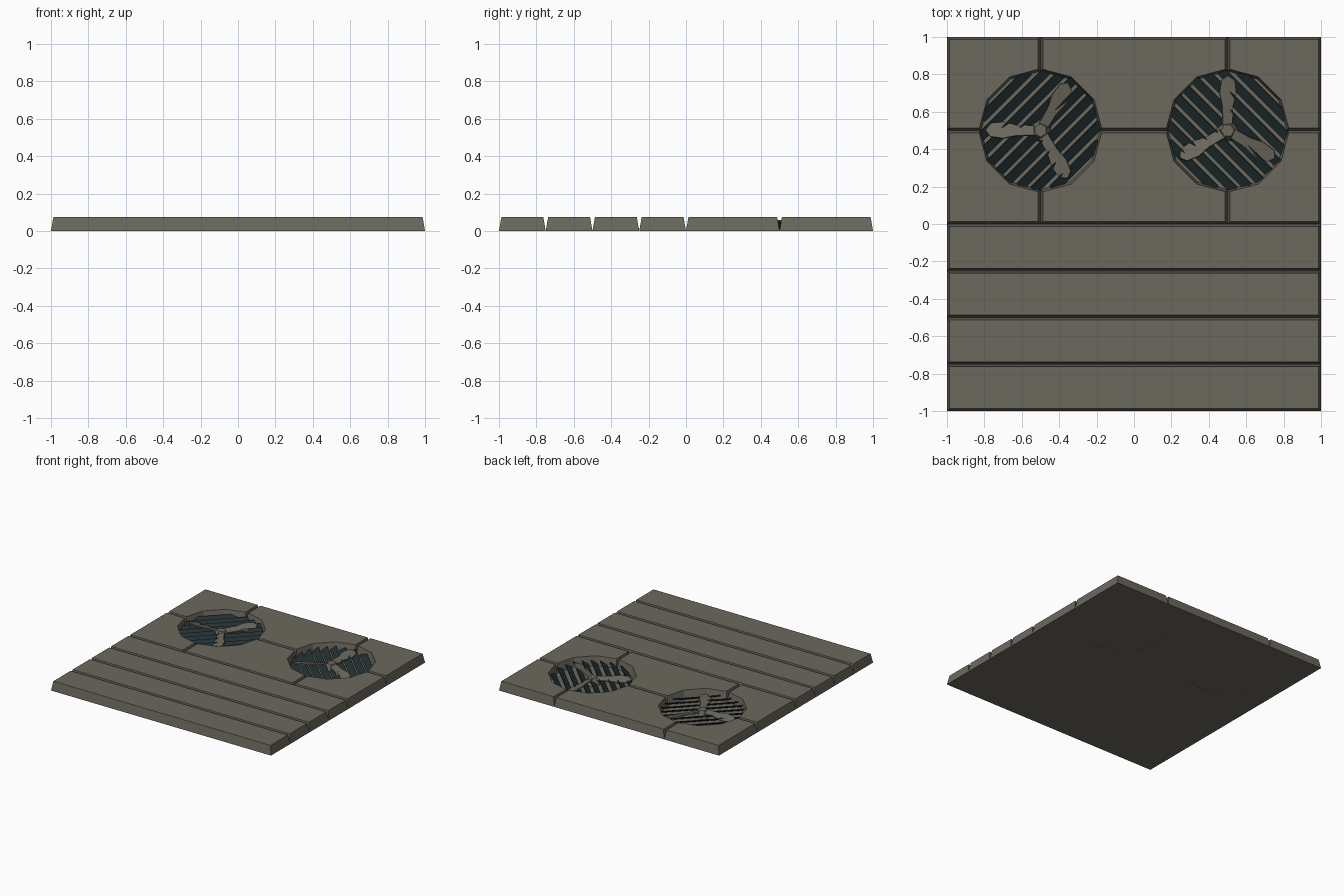
import bpy, bmesh, math
from mathutils import Vector, Matrix

if "Cube" in bpy.data.objects:
    bpy.data.objects.remove(bpy.data.objects["Cube"])

H, INSET = 0.075, 0.013


def material(name, rgb):
    m = bpy.data.materials.new(name)
    m.diffuse_color = (*rgb, 1)
    m.use_nodes = True
    m.node_tree.nodes["Principled BSDF"].inputs["Base Color"].default_value = m.diffuse_color
    return m


STONE = material("warm grey metal", (0.15, 0.14, 0.112))
TEAL = material("dark teal", (0.016, 0.029, 0.031))


def finish(name, bm, mat):
    bmesh.ops.recalc_face_normals(bm, faces=bm.faces)
    me = bpy.data.meshes.new(name)
    bm.to_mesh(me)
    bm.free()
    me.materials.append(mat)
    ob = bpy.data.objects.new(name, me)
    bpy.context.collection.objects.link(ob)
    return ob


def shrink(pts, d):
    """Offset a counter-clockwise outline inwards by d with mitred corners."""
    out, n = [], len(pts)
    for i in range(n):
        p, a, b = pts[i], pts[i - 1], pts[(i + 1) % n]
        e1, e2 = (p - a).normalized(), (b - p).normalized()
        n1, n2 = Vector((-e1.y, e1.x)), Vector((-e2.y, e2.x))
        out.append(p + (n1 + n2) * d / (1 + n1.dot(n2)))
    return out


def panel(name, pts, z0=0.0, z1=H, inset=INSET, mat=STONE, matrix=None):
    """Raised plate with sloping sides."""
    pts = [Vector(p) for p in pts]
    area = sum(pts[i - 1].x * p.y - p.x * pts[i - 1].y for i, p in enumerate(pts))
    if area < 0:
        pts.reverse()
    bm = bmesh.new()
    low = [bm.verts.new((p.x, p.y, z0)) for p in pts]
    top = [bm.verts.new((p.x, p.y, z1)) for p in shrink(pts, inset)]
    for i in range(len(pts)):
        bm.faces.new((low[i - 1], low[i], top[i], top[i - 1]))
    bm.faces.new(top)
    bm.faces.new(low[::-1])
    if matrix:
        bm.transform(matrix)
    return finish(name, bm, mat)


# base sheet, also the floor of both fan wells
bm = bmesh.new()
bm.faces.new([bm.verts.new((x, y, 0.001)) for x, y in ((-1, -1), (1, -1), (1, 1), (-1, 1))])
finish("base_sheet", bm, STONE)

# four long planks
for i in range(4):
    y = -1 + i * 0.25
    panel(f"plank_{i}", [(-1, y), (1, y), (1, y + 0.25), (-1, y + 0.25)])


def arc(cx, a0, a1, r=0.317):
    return [(cx + r * math.cos(math.radians(a)), r * math.sin(math.radians(a)))
            for a in range(a0, a1, 30 if a1 > a0 else -30)]


# six panels around the twelve-sided wells
corner = [(-1, 0), *arc(-0.5, 180, 60), (-0.5, 0.5), (-1, 0.5)]
middle = [*arc(-0.5, 90, -30), *arc(0.5, 180, 60), (0.5, 0.5), (-0.5, 0.5)]
for side in (1, -1):
    for label, pts, sx in (("left", corner, 1), ("middle", middle, 1), ("right", corner, -1)):
        panel(f"{label}_panel_{'back' if side > 0 else 'front'}",
              [(x * sx, 0.5 + y * side) for x, y in pts])


def fan_unit(label, cx, turn):
    place = Matrix.Translation((cx, 0.5, 0)) @ Matrix.Rotation(math.radians(turn), 4, 'Z')
    # tilted louvre slats
    bm = bmesh.new()
    for i in range(9):
        d = (i - 4) * 0.067
        length = 2 * math.sqrt(0.322 ** 2 - d * d)
        m = (place @ Matrix.Rotation(math.radians(45), 4, 'Z') @ Matrix.Translation((0, d, 0.028))
             @ Matrix.Rotation(math.radians(32), 4, 'X') @ Matrix.Diagonal((length, 0.056, 0.006, 1)))
        bmesh.ops.create_cube(bm, size=1, matrix=m)
    finish(f"{label}_slats", bm, TEAL)
    # three pitched blades
    blade = [(0.02, -0.028), (0.13, -0.032), (0.2, -0.05), (0.27, -0.04), (0.295, 0.0),
             (0.27, 0.035), (0.2, 0.045), (0.13, 0.03), (0.02, 0.028)]
    for k in range(3):
        m = (place @ Matrix.Rotation(math.radians(60 + 120 * k), 4, 'Z')
             @ Matrix.Translation((0, 0, 0.044)) @ Matrix.Rotation(math.radians(14), 4, 'X'))
        panel(f"{label}_blade_{k}", blade, -0.004, 0.004, 0.002, STONE, m)
    # faceted hub
    bm = bmesh.new()
    bmesh.ops.create_cone(bm, cap_ends=True, segments=6, radius1=0.065, radius2=0.035,
                          depth=0.055, matrix=place @ Matrix.Translation((0, 0, 0.0305)))
    finish(f"{label}_hub", bm, STONE)


fan_unit("left_fan", -0.5, 0)
fan_unit("right_fan", 0.5, -90)
